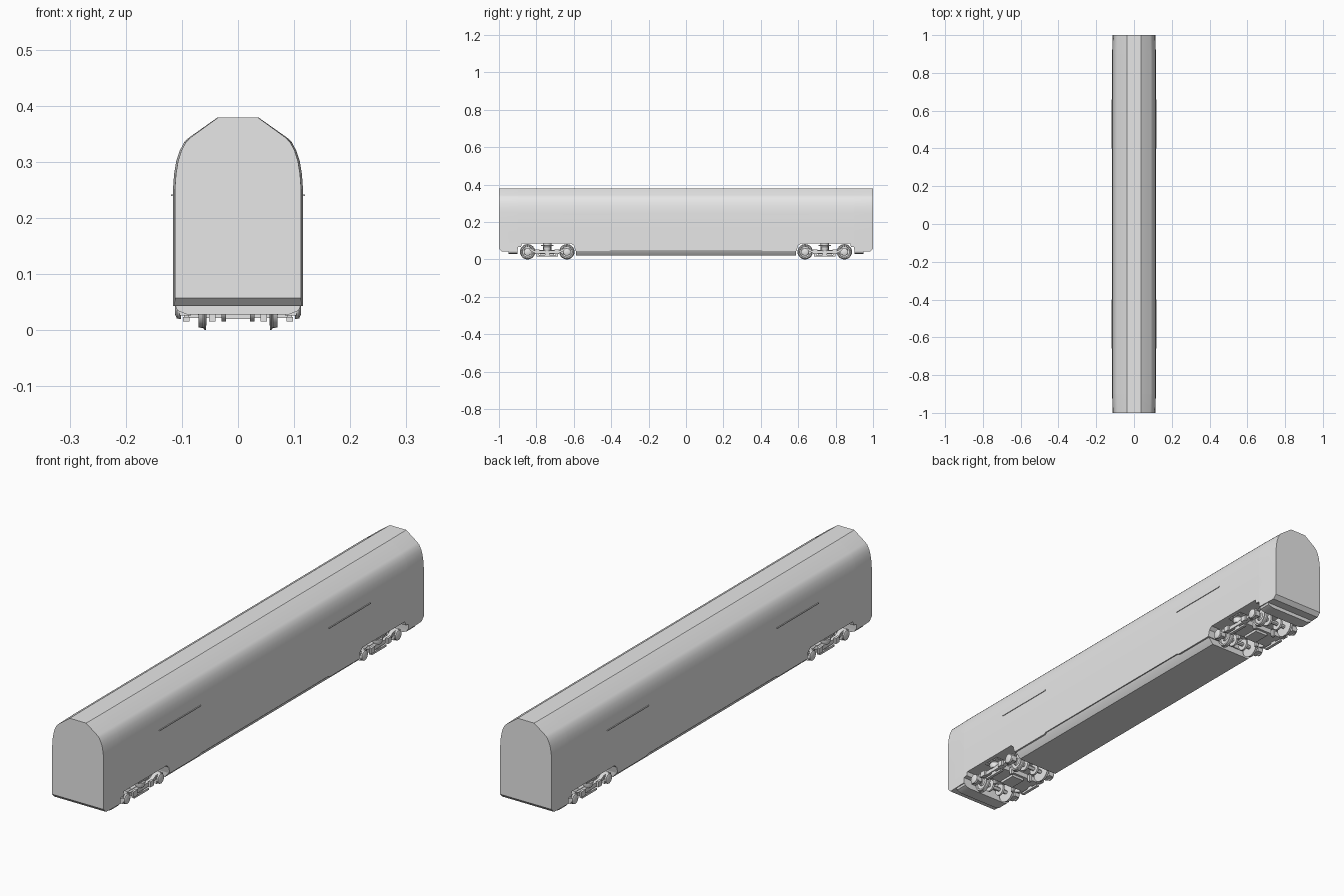
import bpy, bmesh, math
from mathutils import Vector

cube = bpy.data.objects.get("Cube")
if cube:
    bpy.data.objects.remove(cube, do_unlink=True)

grey = bpy.data.materials.new("plain grey")
grey.use_nodes = True
colour = (0.8, 0.8, 0.8, 1)
grey.diffuse_color = colour
grey.node_tree.nodes["Principled BSDF"].inputs["Base Color"].default_value = colour
parts = []


def loft(name, rings):
    """Skin a row of closed rings and cap both ends."""
    bm = bmesh.new()
    rows = [[bm.verts.new(p) for p in ring] for ring in rings]
    n = len(rows[0])
    for a, b in zip(rows, rows[1:]):
        for i in range(n):
            j = (i + 1) % n
            bm.faces.new((a[i], a[j], b[j], b[i]))
    bm.faces.new(rows[0])
    bm.faces.new(rows[-1][::-1])
    bmesh.ops.recalc_face_normals(bm, faces=bm.faces)
    mesh = bpy.data.meshes.new(name)
    bm.to_mesh(mesh)
    bm.free()
    mesh.materials.append(grey)
    ob = bpy.data.objects.new(name, mesh)
    bpy.context.collection.objects.link(ob)
    parts.append(ob)
    return ob


def box(name, x, y, z):
    """Box from (low, high) pairs."""
    return loft(name, [[(x[0], v, z[0]), (x[1], v, z[0]),
                        (x[1], v, z[1]), (x[0], v, z[1])] for v in y])


def lathe(name, profile, y, z, axis="x", x=0, sides=24):
    """Turn (offset, radius) pairs around an axis through x, y, z."""
    rings = []
    for d, r in profile:
        ring = []
        for i in range(sides):
            t = math.tau * i / sides
            a, b = r * math.cos(t), r * math.sin(t)
            ring.append((x + d, y + a, z + b) if axis == "x" else (x + a, y + b, z + d))
        rings.append(ring)
    return loft(name, rings)


def extrude_side(name, outline, x0, x1):
    """Extrude a (y, z) outline across x."""
    return loft(name, [[(x, y, z) for y, z in outline] for x in (x0, x1)])


# Car body: roof and wall section swept along y, lower edge raised over the bogies
half = [(0.116, 0.15), (0.116, 0.25), (0.114, 0.278), (0.110, 0.302),
        (0.104, 0.320), (0.096, 0.335), (0.088, 0.343), (0.037, 0.379)]
stations = [(1.0, 0.970, 0.058), (0.985, 0.974, 0.043), (0.90, 1, 0.043),
            (0.899, 1, 0.066), (0.882, 1, 0.068), (0.878, 1, 0.084),
            (0.612, 1, 0.084), (0.598, 1, 0.072), (0.592, 1, 0.046),
            (0.41, 1, 0.046), (0.40, 1, 0.051)]
stations = [(-y, w, z) for y, w, z in stations] + stations[::-1]
body = []
for y, w, zb in stations:
    side = [(half[0][0], zb)] + half
    body.append([(x * w, y, z) for x, z in side] + [(-x * w, y, z) for x, z in side[::-1]])
loft("car_body", body)


# Tapered underbelly between the bogies and short tapered trays at the ends
def tray(name, y0, y1, top, bottom):
    loft(name, [[(-0.112, y, top), (-0.108, y, top - 0.010), (-0.090, y, bottom),
                 (0.090, y, bottom), (0.108, y, top - 0.010), (0.112, y, top)]
                for y in (y0, y1)])


tray("underbelly", -0.588, 0.588, 0.053, 0.022)
for end, word in ((-1, "front"), (1, "back")):
    tray(word + "_end_tray", end * 0.90, end * 0.95, 0.045, 0.028)

# Door tracks high on each wall
for s, side in ((1, "left"), (-1, "right")):
    for e, end in ((-1, "front"), (1, "back")):
        box(f"{side}_{end}_door_track", (s * 0.114, s * 0.119),
            (e * 0.40, e * 0.66), (0.239, 0.2425))

# Bogies
WHEEL_R = 0.04
wheel_profile = [(0.056, 0.020), (0.057, 0.041), (0.060, 0.040), (0.062, 0.037),
                 (0.070, 0.036), (0.070, 0.030), (0.066, 0.028), (0.066, 0.016),
                 (0.072, 0.013)]
for e, end in ((-1, "front"), (1, "back")):
    cy = e * 0.742
    for k in (-1, 1):
        wy = cy + k * 0.105
        tag = f"{end}_{'outer' if k == e else 'inner'}"
        lathe(tag + "_axle", [(-0.10, 0.008), (0.10, 0.008)], wy, WHEEL_R, sides=12)
        # Brake discs on the axle
        for bx in (-0.025, 0.025):
            lathe(tag + "_brake_disc", [(bx - 0.004, 0.024), (bx + 0.004, 0.024)],
                  wy, WHEEL_R, sides=20)
        for s, side in ((1, "left"), (-1, "right")):
            lathe(f"{tag}_{side}_wheel", [(s * d, r) for d, r in wheel_profile],
                  wy, 0.041)
            # Axle box with round cover
            box(f"{tag}_{side}_axle_box", (s * 0.084, s * 0.104),
                (wy - 0.020, wy + 0.020), (0.026, 0.056))
            lathe(f"{tag}_{side}_axle_cover",
                  [(s * 0.102, 0.020), (s * 0.109, 0.019), (s * 0.112, 0.012)],
                  wy, WHEEL_R, sides=16)
            # Brake shoe holder
            box(f"{tag}_{side}_brake_hanger", (s * 0.040, s * 0.052),
                (wy - k * 0.048, wy - k * 0.060), (0.016, 0.045))
    for s, side in ((1, "left"), (-1, "right")):
        # Side frame dropping in the middle
        outline = [(-0.128, 0.048), (-0.120, 0.058), (-0.086, 0.058), (-0.068, 0.048),
                   (0.068, 0.048), (0.086, 0.058), (0.120, 0.058), (0.128, 0.048),
                   (0.086, 0.044), (0.062, 0.032), (-0.062, 0.032), (-0.086, 0.044)]
        extrude_side(f"{end}_{side}_side_frame", [(cy + y, z) for y, z in outline],
                     s * 0.084, s * 0.100)
        # Air spring with its cap, and equaliser blocks
        lathe(f"{end}_{side}_air_spring",
              [(0.046, 0.016), (0.058, 0.020), (0.066, 0.020), (0.074, 0.014)],
              cy, 0, "z", s * 0.090, 16)
        box(f"{end}_{side}_spring_cap", (s * 0.072, s * 0.108),
            (cy - 0.034, cy + 0.034), (0.072, 0.077))
        for k in (-1, 1):
            box(f"{end}_{side}_damper", (s * 0.098, s * 0.108),
                (cy + k * 0.040, cy + k * 0.064), (0.030, 0.052))
        box(f"{end}_{side}_lower_bar", (s * 0.086, s * 0.098),
            (cy - 0.045, cy + 0.045), (0.016, 0.024))
        box(f"{end}_{side}_bar_hanger", (s * 0.088, s * 0.096),
            (cy - 0.012, cy + 0.012), (0.023, 0.034))
    # Bolster, lower plate and centre pivot
    box(end + "_bolster", (-0.086, 0.086), (cy - 0.045, cy + 0.045), (0.030, 0.050))
    box(end + "_lower_plate", (-0.028, 0.028), (cy - 0.035, cy + 0.035), (0.020, 0.031))
    lathe(end + "_pivot", [(0.048, 0.022), (0.086, 0.022)], cy, 0, "z", 0, 16)

# Smooth rounded surfaces, keep hard edges
bpy.ops.object.select_all(action="DESELECT")
for ob in parts:
    ob.select_set(True)
bpy.context.view_layer.objects.active = parts[0]
bpy.ops.object.shade_smooth_by_angle(angle=math.radians(30))
